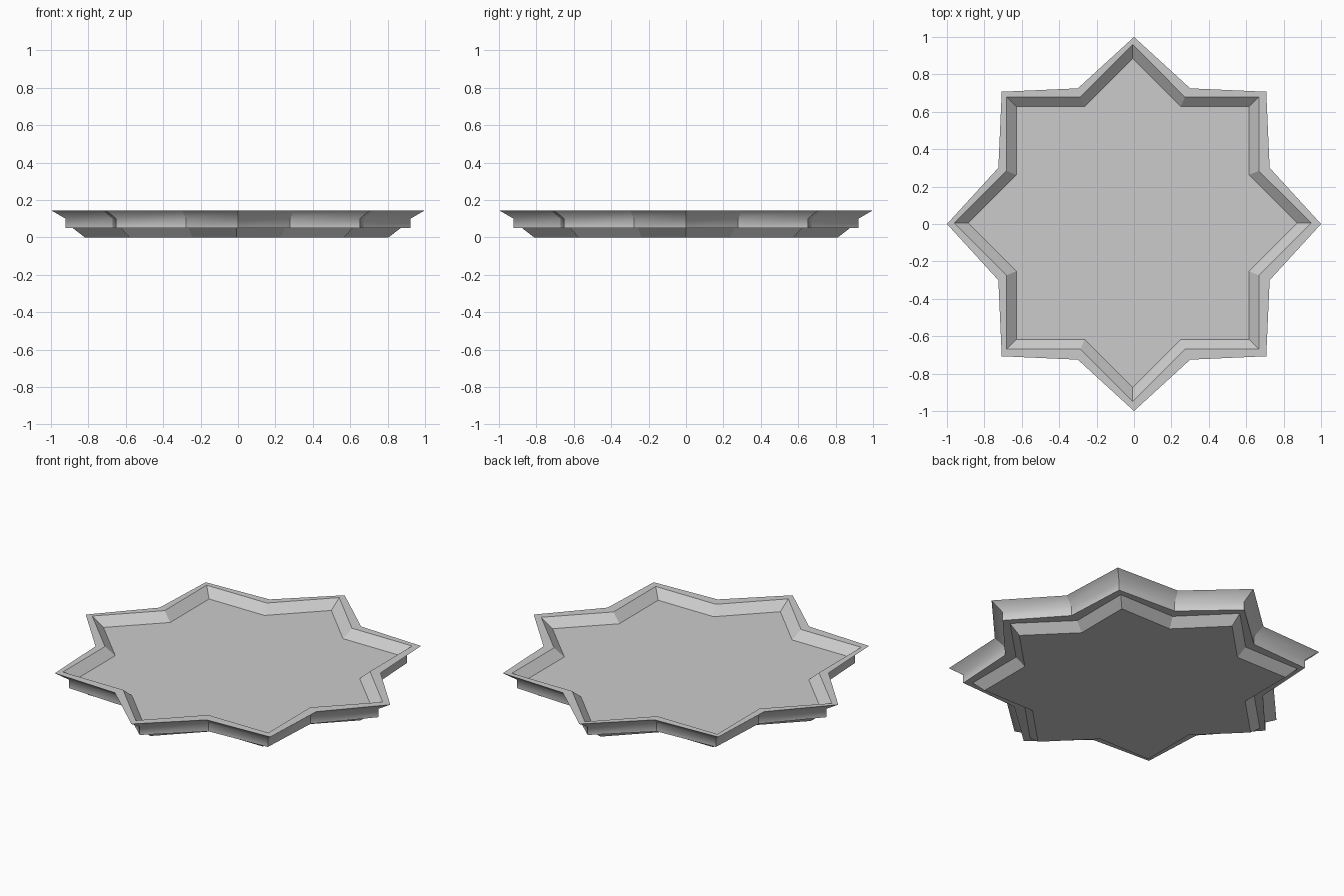
import bpy, bmesh, math

if "Cube" in bpy.data.objects:
    bpy.data.objects.remove(bpy.data.objects["Cube"])


def star_ring(bm, tip, notch, z, cx=0.0, cy=0.0):
    """Eight-pointed star: tips every 45 degrees, notches between them."""
    ring = []
    for i in range(16):
        a = math.radians(22.5 * i)
        r = notch if i % 2 else tip
        ring.append(bm.verts.new((cx + r * math.cos(a), cy + r * math.sin(a), z)))
    return ring


def star_loft(name, levels, smooth_levels=()):
    """Closed shell through star rings; the listed rings get soft shading."""
    bm = bmesh.new()
    rings = [star_ring(bm, *lv) for lv in levels]
    for lo, hi in zip(rings, rings[1:]):
        for i in range(16):
            j = (i + 1) % 16
            bm.faces.new((lo[i], lo[j], hi[j], hi[i]))
    bm.faces.new(rings[0][::-1])
    bm.faces.new(rings[-1])
    bmesh.ops.recalc_face_normals(bm, faces=bm.faces[:])
    soft = {v for k in smooth_levels for v in rings[k]}
    for f in bm.faces:
        f.smooth = True
    for e in bm.edges:
        e.smooth = e.verts[0] in soft and e.verts[1] in soft
    mesh = bpy.data.meshes.new(name)
    bm.to_mesh(mesh)
    bm.free()
    obj = bpy.data.objects.new(name, mesh)
    bpy.context.collection.objects.link(obj)
    return obj


K = 0.765              # notch ratio of the straight-sided star
OX, OY = -0.007, 0.005  # slight offset of the inner star

# Tray: ledge underside, upright wall, flared rim, flat lip, sloped inner wall, floor
star_loft("tray", [
    (0.877, 0.877 * K, 0.05, OX, 0.0),
    (0.922, 0.727, 0.05),
    (0.922, 0.727, 0.10),
    (1.0, 0.785, 0.145),
    (0.954, 0.954 * K, 0.145, OX, OY),
    (0.88, 0.88 * K, 0.097, OX, OY),
], smooth_levels=(2,))

# Tapered foot beneath the tray
star_loft("foot", [
    (0.812, 0.812 * K, 0.0, OX, 0.0),
    (0.877, 0.877 * K, 0.05, OX, 0.0),
])
